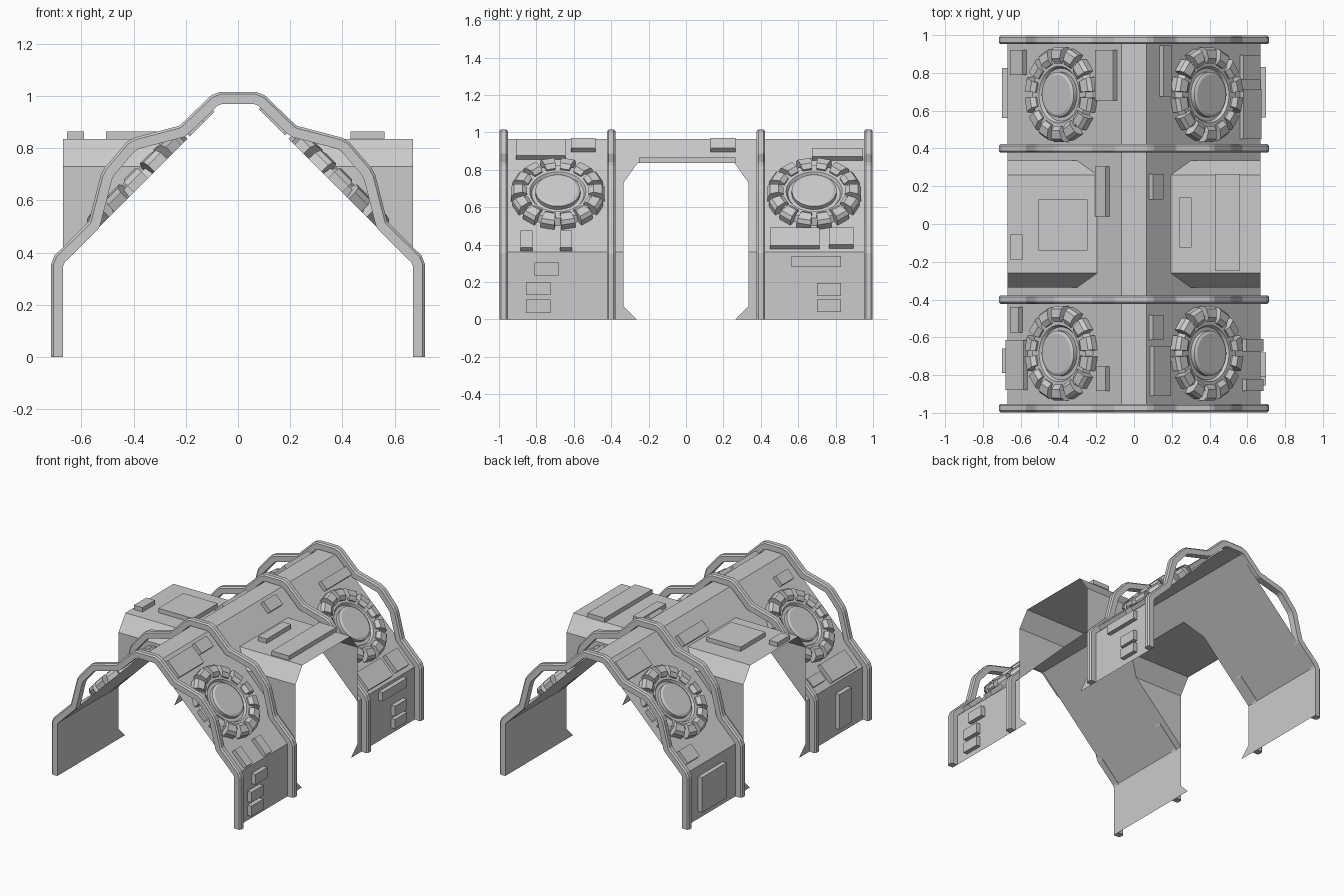
import bpy, bmesh, math
from mathutils import Matrix, Vector

if "Cube" in bpy.data.objects:
    bpy.data.objects.remove(bpy.data.objects["Cube"])

R2 = math.sqrt(2)


def finish(bm, name, fix_normals=True):
    bmesh.ops.remove_doubles(bm, verts=bm.verts, dist=0.0005)
    if fix_normals:
        bmesh.ops.recalc_face_normals(bm, faces=bm.faces)
    me = bpy.data.meshes.new(name)
    bm.to_mesh(me)
    bm.free()
    ob = bpy.data.objects.new(name, me)
    bpy.context.collection.objects.link(ob)
    return ob


def slope_frame(s, x, y):
    """Matrix at a point of the 45 degree roof: local x runs down the slope, z is the normal."""
    m = Matrix(((s / R2, 0, s / R2), (0, s, 0), (-1 / R2, 0, 1 / R2))).to_4x4()
    m.translation = (s * x, y, 1.03 - x)
    return m


def add_box(bm, m, dx, dy, dz):
    """Box sitting on the local xy plane of m."""
    size = Matrix.Diagonal((dx, dy, dz, 1))
    bmesh.ops.create_cube(bm, size=1, matrix=m @ Matrix.Translation((0, 0, dz / 2)) @ size)


# Thin sheet shell: walls, pitched roof, ridge and the side passages (one quarter, mirrored)
quarter = [
    [(.67, .265, 0), (.67, .335, .07), (.67, .335, .36), (.67, .98, .36), (.67, .98, 0)],
    [(.67, .335, .36), (.30, .335, .73), (.195, .26, .835), (.195, 0, .835),
     (.065, 0, .965), (.065, .98, .965), (.67, .98, .36)],
    [(.065, 0, .965), (0, 0, .965), (0, .98, .965), (.065, .98, .965)],
    [(.67, .335, .36), (.67, .335, .73), (.30, .335, .73)],
    [(.67, .335, .73), (.67, .26, .835), (.195, .26, .835), (.30, .335, .73)],
    [(.67, .26, .835), (.67, 0, .835), (.195, 0, .835), (.195, .26, .835)],
]
bm = bmesh.new()
for sx in (1, -1):
    for sy in (1, -1):
        for poly in quarter:
            bm.faces.new([bm.verts.new((x * sx, y * sy, z)) for x, y, z in poly])
finish(bm, "shell")

# Arched ribs: chamfered section swept along the inner outline with mitred corners
half = [(.67, 0), (.67, .357), (.53, .495), (.48, .69), (.39, .795), (.2, .845), (.07, .97)]
full = [Vector(p) for p in half] + [Vector((-x, z)) for x, z in reversed(half)]
path = [full[0]]
for a, b, c in zip(full, full[1:], full[2:]):
    path += [b + (a - b).normalized() * .01, b + (c - b).normalized() * .01]
path.append(full[-1])
T, W, C = .046, .0225, .009
section = [(0, -W), (T - C, -W), (T, -W + C), (T, W - C), (T - C, W), (0, W)]


def rib(name, yc):
    bm = bmesh.new()
    rings = []
    for i, p in enumerate(path):
        dirs = []
        if i > 0:
            dirs.append((p - path[i - 1]).normalized())
        if i < len(path) - 1:
            dirs.append((path[i + 1] - p).normalized())
        normals = [Vector((d.y, -d.x)) for d in dirs]
        n = sum(normals, Vector((0, 0))).normalized()
        n /= n.dot(normals[0])
        rings.append([bm.verts.new((p.x + n.x * d, yc + y, p.y + n.y * d)) for d, y in section])
    k = len(section)
    for r, q in zip(rings, rings[1:]):
        for j in range(k):
            bm.faces.new((r[j], r[(j + 1) % k], q[(j + 1) % k], q[j]))
    bm.faces.new(rings[0])
    bm.faces.new(rings[-1])
    finish(bm, name)


for i, y in enumerate((-.975, -.4, .4, .975)):
    rib(f"rib_{i + 1}", y)

# Round vents: turned hub with a ring of wedge teeth
hub = [(.22, 0), (.2, .035), (.15, .035), (.14, .02), (.12, .02), (.12, .045), (.105, .052), (0, .052)]
tooth = [(.165, 0), (.165, .045), (.19, .062), (.235, .055), (.25, .035), (.25, 0)]
TEETH = 14


def vent(s, y):
    m = slope_frame(s, .372, y)
    side = "right" if s > 0 else "left"
    end = "front" if y < 0 else "back"
    bm = bmesh.new()
    vs = [bm.verts.new((r, 0, z)) for r, z in hub]
    es = [bm.edges.new(e) for e in zip(vs, vs[1:])]
    bmesh.ops.spin(bm, geom=vs + es, cent=(0, 0, 0), axis=(0, 0, 1), angle=2 * math.pi, steps=36)
    ob = finish(bm, f"vent_hub_{side}_{end}")
    ob.matrix_world = m
    bpy.context.view_layer.objects.active = ob
    bpy.ops.object.select_all(action='DESELECT')
    ob.select_set(True)
    bpy.ops.object.shade_smooth_by_angle(angle=math.radians(20))

    bm = bmesh.new()
    for i in range(TEETH):
        rot = Matrix.Rotation(2 * math.pi * (i + .5) / TEETH, 4, 'Z')
        a, b = [[bm.verts.new(rot @ Vector((r, sg * r * .155, z))) for r, z in tooth] for sg in (-1, 1)]
        bm.faces.new(a)
        bm.faces.new(b[::-1])
        for j in range(len(tooth)):
            k = (j + 1) % len(tooth)
            bm.faces.new((a[j], b[j], b[k], a[k]))
    finish(bm, f"vent_teeth_{side}_{end}").matrix_world = m


for s in (1, -1):
    for y in (-.685, .685):
        vent(s, y)

# Raised panels on the pitched roof: side, inner x, outer x, y range
roof_panels = [
    (1, .085, .175, -.91, -.645), (1, .08, .135, -.615, -.483), (1, .08, .135, .13, .265),
    (1, .135, .18, .675, .945), (1, .575, .665, -.885, -.82), (1, .575, .665, -.675, -.61),
    (1, .56, .655, .45, .715), (1, .56, .65, .765, .895),
    (-1, .57, .637, .79, .92), (-1, .09, .185, .655, .92), (-1, .13, .185, .04, .305),
    (-1, .13, .18, -.885, -.755), (-1, .59, .637, -.575, -.44), (-1, .565, .66, -.88, -.615),
]
bm = bmesh.new()
for s, x0, x1, y0, y1 in roof_panels:
    add_box(bm, slope_frame(s, (x0 + x1) / 2, (y0 + y1) / 2), (x1 - x0) * R2, y1 - y0, .029)
finish(bm, "roof_panels")

# Raised panels on the vertical walls: side, y range, z range
wall_panels = [
    (1, -.81, -.68, .235, .305), (1, -.855, -.725, .13, .2), (1, -.855, -.725, .035, .105),
    (1, .565, .83, .28, .34), (1, .7, .83, .125, .195), (1, .7, .83, .04, .105),
    (-1, .56, .825, .05, .29), (-1, -.79, -.66, .05, .29),
]
bm = bmesh.new()
for s, y0, y1, z0, z1 in wall_panels:
    m = Matrix.Translation((s * .685, (y0 + y1) / 2, z0))
    add_box(bm, m, .03, y1 - y0, z1 - z0)
finish(bm, "wall_panels")

# Raised panels on the passage roofs: x range, y range
passage_panels = [
    (-.505, -.245, -.14, .13), (-.655, -.59, -.19, -.055),
    (.43, .56, -.25, .265), (.24, .305, -.125, .14),
]
bm = bmesh.new()
for x0, x1, y0, y1 in passage_panels:
    add_box(bm, Matrix.Translation(((x0 + x1) / 2, (y0 + y1) / 2, .835)), x1 - x0, y1 - y0, .03)
finish(bm, "passage_panels")
